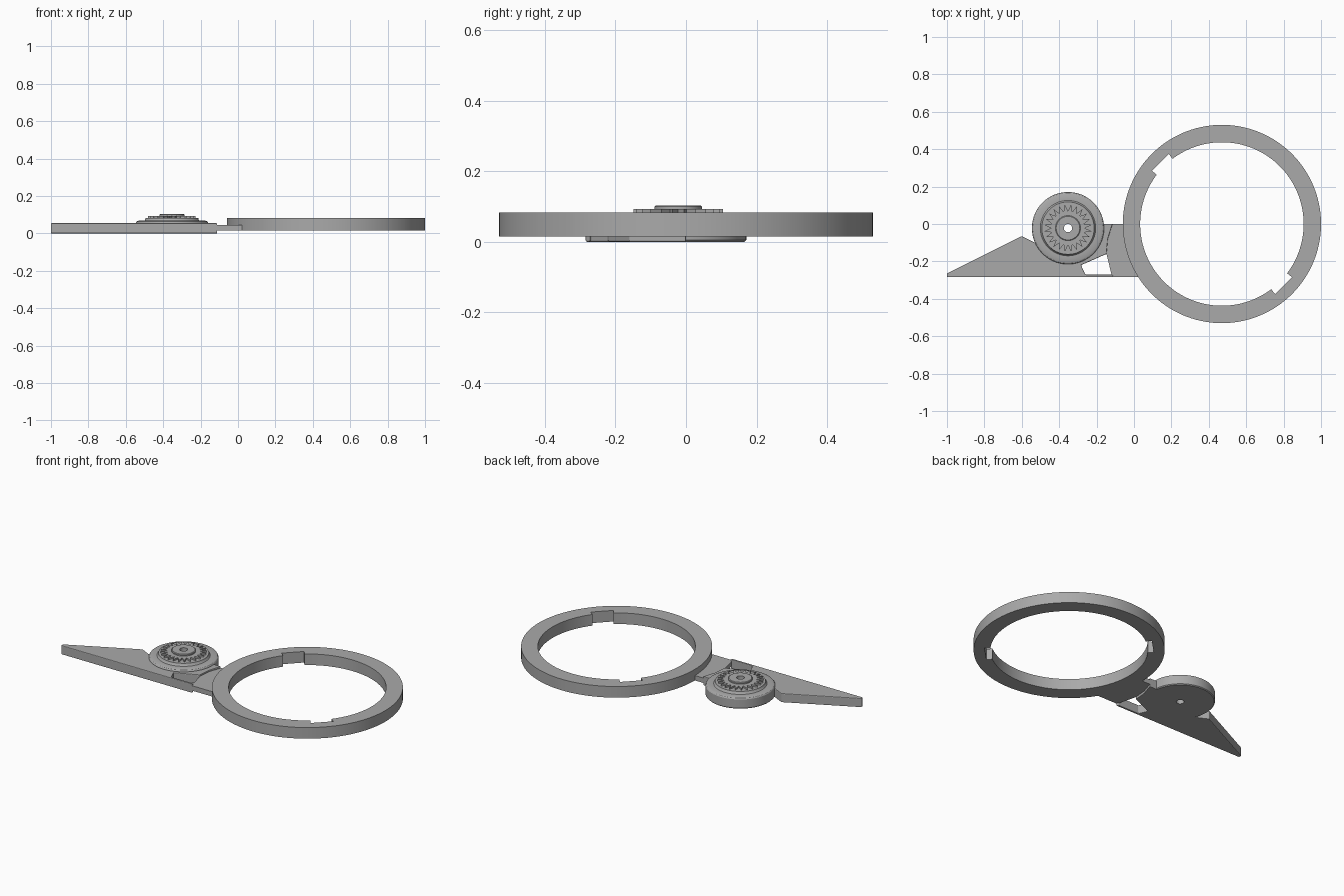
import bpy, bmesh, math

cube = bpy.data.objects.get("Cube")
if cube:
    bpy.data.objects.remove(cube)

grey = bpy.data.materials.new("plain grey")
grey.use_nodes = True
colour = (0.4, 0.4, 0.4, 1)
grey.diffuse_color = colour
grey.node_tree.nodes["Principled BSDF"].inputs["Base Color"].default_value = colour

RING_X = 0.47
RING_R = 0.53
HUB = (-0.353, -0.022)


def finish(name, bm, smooth=True):
    bmesh.ops.recalc_face_normals(bm, faces=bm.faces)
    mesh = bpy.data.meshes.new(name)
    bm.to_mesh(mesh)
    bm.free()
    mesh.materials.append(grey)
    obj = bpy.data.objects.new(name, mesh)
    bpy.context.collection.objects.link(obj)
    if smooth:
        bpy.ops.object.select_all(action='DESELECT')
        obj.select_set(True)
        bpy.context.view_layer.objects.active = obj
        bpy.ops.object.shade_smooth_by_angle(angle=math.radians(30))
    return obj


def plate(name, outline, z0, z1):
    """Extrude a flat outline upward."""
    bm = bmesh.new()
    face = bm.faces.new([bm.verts.new((x, y, z0)) for x, y in outline])
    new = bmesh.ops.extrude_face_region(bm, geom=[face])["geom"]
    for v in new:
        if isinstance(v, bmesh.types.BMVert):
            v.co.z = z1
    return finish(name, bm, False)


def loops_solid(name, loops):
    """Close a cycle of equal-length vertex loops into a tube-like solid."""
    bm = bmesh.new()
    rows = [[bm.verts.new(p) for p in loop] for loop in loops]
    count = len(rows[0])
    for i, a in enumerate(rows):
        b = rows[(i + 1) % len(rows)]
        for j in range(count):
            k = (j + 1) % count
            bm.faces.new((a[j], a[k], b[k], b[j]))
    return finish(name, bm)


def circle(centre, radius, z, angles):
    """A loop whose radius may vary with the angle."""
    r = radius if callable(radius) else lambda a: radius
    return [(centre[0] + r(a) * math.cos(a), centre[1] + r(a) * math.sin(a), z)
            for a in angles]


# Large ring with two opposite flat-bottomed slots in its bore
HALF = 0.137
SLOTS = (math.radians(135), math.radians(315))


def bore(a):
    for s in SLOTS:
        if abs(a - s) < HALF:
            return 0.466 / math.cos(a - s)
    return 0.437


angles = [math.tau * i / 144 for i in range(144)]
angles += [s + side * (HALF + e) for s in SLOTS for side in (-1, 1) for e in (-0.0005, 0.0005)]
angles.sort()
centre = (RING_X, 0)
loops_solid("ring", [circle(centre, r, z, angles) for r, z in
                     ((bore, 0.015), (RING_R, 0.015), (RING_R, 0.083), (bore, 0.083))])

# Pointed arm with the notch that frames the window
arm = plate("arm", [(-1, -0.284), (-0.11, -0.284), (-0.115, -0.271), (-0.26, -0.271),
                    (-0.283, -0.22), (-0.147, -0.16), (-0.14, -0.08), (-0.115, 0),
                    (-0.2, 0), (-0.25, -0.1), (-0.53, -0.1), (-0.6, -0.065),
                    (-1, -0.265)], 0, 0.055)
bevel = arm.modifiers.new("edge_softening", 'BEVEL')
bevel.width = 0.004
bevel.segments = 2

# Thin connector, its far edge following the ring
arc = []
for i in range(13):
    y = -0.284 + 0.284 * i / 12
    arc.append((RING_X - math.sqrt(0.515 ** 2 - y * y), y))
plate("connector", [(-0.116, -0.284)] + arc +
      [(-0.18, 0), (-0.18, -0.12), (-0.147, -0.16), (-0.12, -0.271)], 0.015, 0.045)

# Stepped hub with a through hole
round_angles = [math.tau * i / 96 for i in range(96)]
profile = [(0.022, 0), (0.188, 0), (0.193, 0.005), (0.193, 0.058), (0.189, 0.064),
           (0.18, 0.068), (0.148, 0.068), (0.143, 0.073), (0.14, 0.083),
           (0.067, 0.083), (0.067, 0.1), (0.063, 0.103), (0.022, 0.103)]
loops_solid("hub", [circle(HUB, r, z, round_angles) for r, z in profile])

# Toothed crown around the hub centre
TEETH = 24
tooth_angles = [math.tau * i / (2 * TEETH) for i in range(2 * TEETH)]


def tooth(a):
    return 0.128 if round(a * 2 * TEETH / math.tau) % 2 else 0.09


crown = loops_solid("toothed_crown", [circle(HUB, r, z, tooth_angles) for r, z in
                                      ((0.06, 0.08), (tooth, 0.08), (tooth, 0.093), (0.06, 0.093))])
